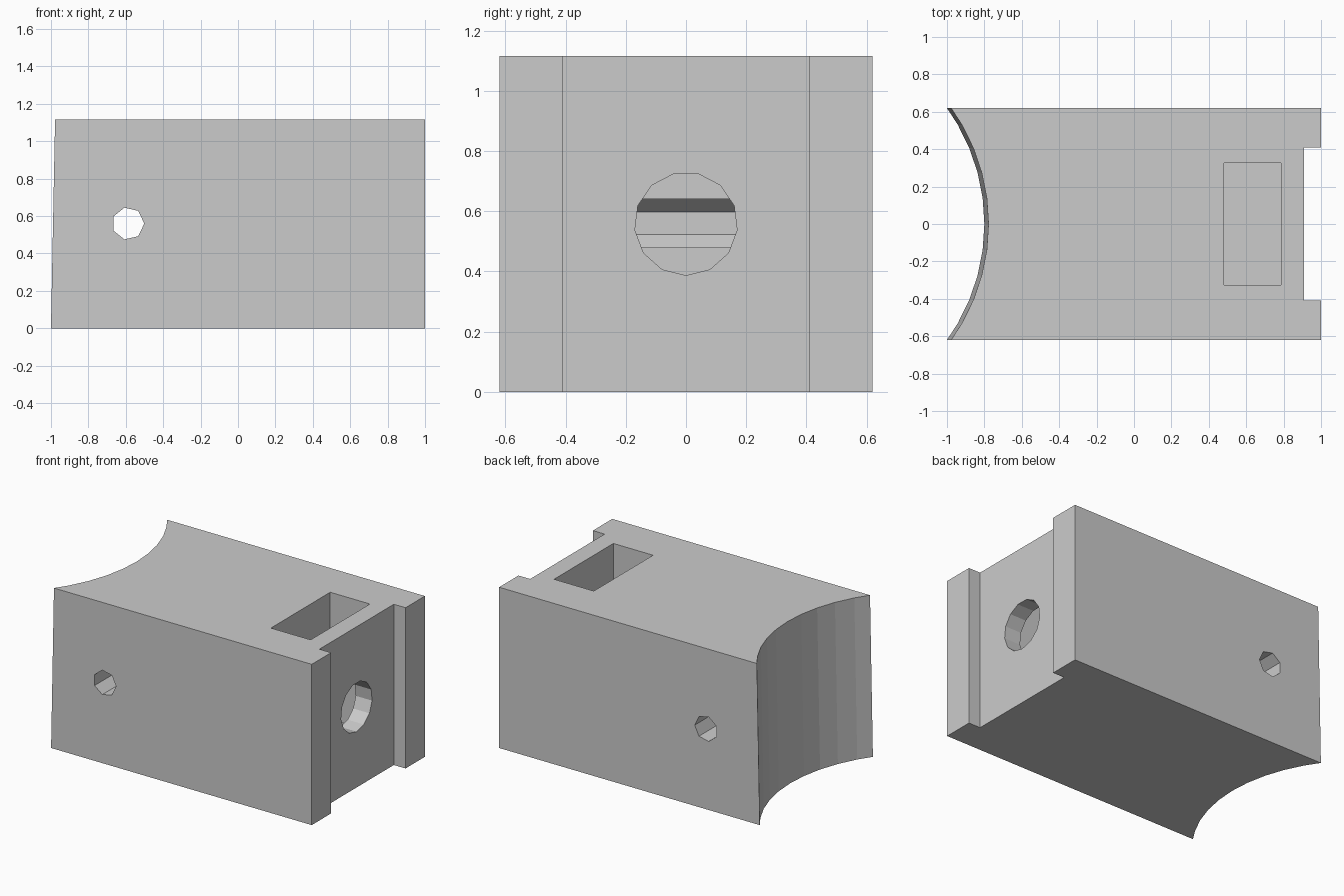
import bpy, bmesh, math
from mathutils import Matrix, Vector

if "Cube" in bpy.data.objects:
    bpy.data.objects.remove(bpy.data.objects["Cube"])

HALF_Y, HEIGHT, LEAN = 0.62, 1.115, 0.022
HOLE_Z = 0.558

grey = bpy.data.materials.new("light grey")
grey.diffuse_color = (0.6, 0.6, 0.6, 1)
grey.use_nodes = True
grey.node_tree.nodes["Principled BSDF"].inputs["Base Color"].default_value = grey.diffuse_color


def make_object(name, bm):
    bmesh.ops.recalc_face_normals(bm, faces=bm.faces)
    mesh = bpy.data.meshes.new(name)
    bm.to_mesh(mesh)
    bm.free()
    mesh.materials.append(grey)
    obj = bpy.data.objects.new(name, mesh)
    bpy.context.collection.objects.link(obj)
    return obj


def prism(name, bottom, offset):
    """Extrude a closed loop of points along an offset."""
    bm = bmesh.new()
    face = bm.faces.new([bm.verts.new(p) for p in bottom])
    ext = bmesh.ops.extrude_face_region(bm, geom=[face])
    verts = [v for v in ext["geom"] if isinstance(v, bmesh.types.BMVert)]
    bmesh.ops.translate(bm, verts=verts, vec=Vector(offset))
    return make_object(name, bm)


def ring(n, radius, start):
    return [(radius * math.cos(start + 2 * math.pi * i / n),
             radius * math.sin(start + 2 * math.pi * i / n)) for i in range(n)]


# Body: plan outline with a concave arc on the left and a channel on the right
R = 1.061
cx = -0.8 - R
end = math.degrees(math.asin(HALF_Y / R))
angles = [end] + [7.5 * i for i in range(4, -5, -1)] + [-end]
plan = [(cx + R * math.cos(math.radians(a)), R * math.sin(math.radians(a)))
        for a in angles]
plan += [(1, -HALF_Y), (1, -0.408), (0.91, -0.408),
         (0.91, 0.408), (1, 0.408), (1, HALF_Y)]
body = prism("clamp_block", [(x, y, 0) for x, y in plan], (0, 0, HEIGHT))

# The concave end leans slightly inwards towards the top
for v in body.data.vertices:
    if v.co.z > 0.5 and v.co.x < 0:
        v.co.x += LEAN

# Cutters: nut pocket, blind bolt hole, cross pin hole
pocket = prism("nut_pocket_cutter",
               [(0.48, -0.325, 0.235), (0.785, -0.325, 0.235),
                (0.785, 0.325, 0.235), (0.48, 0.325, 0.235)], (0, 0, 1.2))
bolt = prism("bolt_hole_cutter",
             [(-0.59, y, HOLE_Z + z) for y, z in ring(13, 0.171, -math.pi / 2)],
             (1.8, 0, 0))
pin = prism("pin_hole_cutter",
            [(-0.588 + x, -1, HOLE_Z + 0.002 + z) for x, z in ring(7, 0.087, 0)],
            (0, 2, 0))

cutters = [pocket, bolt, pin]
for c in cutters:
    mod = body.modifiers.new(c.name, 'BOOLEAN')
    mod.operation = 'DIFFERENCE'
    mod.solver = 'EXACT'
    mod.object = c

# Bake the cuts and remove the cutters
bpy.context.view_layer.update()
deps = bpy.context.evaluated_depsgraph_get()
result = bpy.data.meshes.new_from_object(body.evaluated_get(deps))
body.modifiers.clear()
body.data = result
for c in cutters:
    bpy.data.objects.remove(c)
